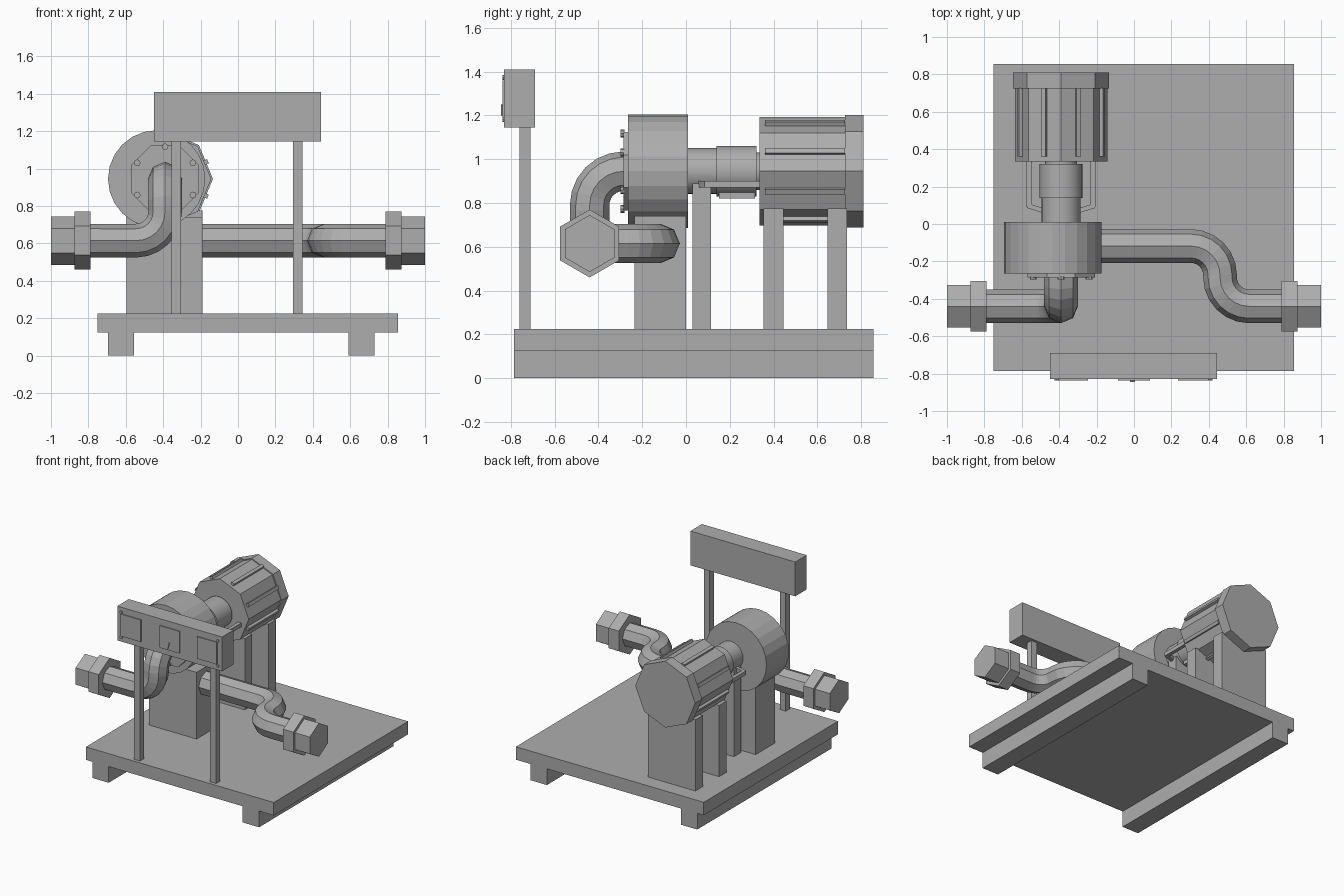
import bpy, bmesh, math
from mathutils import Matrix, Vector

cube = bpy.data.objects.get("Cube")
if cube:
    bpy.data.objects.remove(cube, do_unlink=True)

grey = bpy.data.materials.new("painted grey")
grey.use_nodes = True
grey.diffuse_color = (0.42, 0.42, 0.42, 1)
grey.node_tree.nodes["Principled BSDF"].inputs["Base Color"].default_value = grey.diffuse_color


def add_object(name, mesh):
    mesh.materials.clear()
    mesh.materials.append(grey)
    obj = bpy.data.objects.new(name, mesh)
    bpy.context.collection.objects.link(obj)
    return obj


def finish(name, bm):
    mesh = bpy.data.meshes.new(name)
    bm.to_mesh(mesh)
    bm.free()
    return add_object(name, mesh)


def box(name, x, y, z, turn=Matrix()):
    """Box from (min, max) ranges, optionally turned about its centre."""
    bm = bmesh.new()
    centre = Vector([sum(r) / 2 for r in (x, y, z)])
    size = [r[1] - r[0] for r in (x, y, z)]
    bmesh.ops.create_cube(bm, size=1, matrix=Matrix.Translation(centre) @ turn @ Matrix.Diagonal((*size, 1)))
    return finish(name, bm)


def prism(name, axis, sides, radius, start, end, centre, spin=0, smooth=False):
    """Prism along x or y; centre gives the other two coordinates."""
    bm = bmesh.new()
    mid = (start + end) / 2
    if axis == "X":
        place, turn = (mid, *centre), Matrix.Rotation(math.pi / 2, 4, "Y")
    else:
        place, turn = (centre[0], mid, centre[1]), Matrix.Rotation(math.pi / 2, 4, "X")
    bmesh.ops.create_cone(bm, cap_ends=True, segments=sides, radius1=radius, radius2=radius,
                          depth=abs(end - start),
                          matrix=Matrix.Translation(place) @ turn @ Matrix.Rotation(spin, 4, "Z"))
    for face in bm.faces:
        face.smooth = smooth and len(face.verts) == 4
    return finish(name, bm)


def pipe(name, corners, radius, bend, sides=8):
    """Tube through the corners, each inner corner rounded by a circular bend."""
    pts = [Vector(c) for c in corners]
    path = [pts[0]]
    for before, corner, after in zip(pts, pts[1:], pts[2:]):
        a, b = (before - corner).normalized(), (after - corner).normalized()
        hub = corner + (a + b) * bend
        steps = 6
        for i in range(steps + 1):
            t = math.pi / 2 * i / steps
            path.append(hub - b * bend * math.cos(t) - a * bend * math.sin(t))
    path.append(pts[-1])
    curve = bpy.data.curves.new(name, "CURVE")
    curve.dimensions = "3D"
    curve.bevel_depth = radius
    curve.bevel_resolution = (sides - 4) // 2
    curve.use_fill_caps = True
    spline = curve.splines.new("POLY")
    spline.points.add(len(path) - 1)
    for point, co in zip(spline.points, path):
        point.co = (*co, 1)
    spline.use_smooth = False
    helper = bpy.data.objects.new(name + "_path", curve)
    bpy.context.collection.objects.link(helper)
    bpy.context.view_layer.update()
    mesh = bpy.data.meshes.new_from_object(helper.evaluated_get(bpy.context.evaluated_depsgraph_get()))
    bpy.data.objects.remove(helper, do_unlink=True)
    return add_object(name, mesh)


SHAFT_X, SHAFT_Z = -0.39, 0.945
PIPE_Y, PIPE_Z = -0.44, 0.615
axis_point = (SHAFT_X, SHAFT_Z)

# Skid base
box("base_plate", (-0.75, 0.855), (-0.785, 0.855), (0.125, 0.225))
box("right_skid", (-0.695, -0.555), (-0.785, 0.855), (0, 0.125))
box("left_skid", (0.59, 0.73), (-0.785, 0.855), (0, 0.125))

# Supports
box("pump_support", (-0.595, -0.19), (-0.235, 0), (0.225, 0.74))
box("coupling_support", (-0.49, -0.29), (0.03, 0.115), (0.225, 0.89))
for label, y in (("front", 0.4), ("rear", 0.69)):
    box(label + "_motor_support", (-0.595, -0.19), (y - 0.045, y + 0.045), (0.225, 0.775))

# Pump casing with bolted cover
prism("pump_casing", "Y", 24, 0.26, -0.265, 0.01, (-0.435, SHAFT_Z))
prism("pump_cover", "Y", 8, 0.195, -0.285, -0.265, axis_point, math.pi / 8)
for i in range(6):
    a = math.pi / 6 + i * math.pi / 3
    prism("cover_bolt", "Y", 8, 0.018, -0.298, -0.28,
          (SHAFT_X + 0.172 * math.cos(a), SHAFT_Z + 0.172 * math.sin(a)))

# Shaft coupling and its bracket arms
prism("shaft_housing", "Y", 24, 0.105, 0, 0.15, axis_point, smooth=True)
prism("drive_shaft", "Y", 16, 0.085, 0.13, 0.34, axis_point, smooth=True)
prism("coupling", "Y", 24, 0.115, 0.14, 0.322, axis_point, smooth=True)
box("coupling_foot", (SHAFT_X - 0.06, SHAFT_X + 0.06), (0.15, 0.315), (0.82, 0.86))
for side in (-1, 1):
    arm_x = SHAFT_X + side * 0.17
    box("bracket_arm", (arm_x - 0.014, arm_x + 0.014), (0.09, 0.345), (0.87, 0.9))
    inner_x = SHAFT_X + side * 0.13
    box("bracket_end", (inner_x - 0.05, inner_x + 0.05), (0.07, 0.095), (0.87, 0.9),
        Matrix.Rotation(side * 0.3, 4, "Z"))

# Motor with ribs on each flat
prism("motor_body", "Y", 8, 0.247, 0.335, 0.74, axis_point)
prism("motor_end_cap", "Y", 8, 0.256, 0.725, 0.81, axis_point)
for i in range(8):
    a = math.pi / 8 + i * math.pi / 4
    x, z = SHAFT_X + 0.234 * math.cos(a), SHAFT_Z + 0.234 * math.sin(a)
    box("motor_rib", (x - 0.014, x + 0.014), (0.36, 0.727), (z - 0.012, z + 0.012),
        Matrix.Rotation(-a, 4, "Y"))

# Pipework
pipe("inlet_pipe", [(-0.8, PIPE_Y, PIPE_Z), (SHAFT_X, PIPE_Y, PIPE_Z),
                    (SHAFT_X, PIPE_Y, SHAFT_Z), (SHAFT_X, -0.26, SHAFT_Z)], 0.09, 0.155)
pipe("outlet_pipe", [(-0.25, -0.118, PIPE_Z), (0.46, -0.118, PIPE_Z),
                     (0.46, PIPE_Y, PIPE_Z), (0.8, PIPE_Y, PIPE_Z)], 0.09, 0.155)
for label, side in (("inlet", -1), ("outlet", 1)):
    prism(label + "_collar", "X", 6, 0.155, side * 0.788, side * 0.875, (PIPE_Y, PIPE_Z), math.pi / 2)
    prism(label + "_nut", "X", 6, 0.13, side * 0.87, side * 1.0, (PIPE_Y, PIPE_Z), math.pi / 2)

# Control panel on two posts
box("control_panel", (-0.45, 0.445), (-0.83, -0.69), (1.145, 1.41))
for x in (-0.33, 0.32):
    box("panel_post", (x - 0.025, x + 0.025), (-0.76, -0.71), (0.225, 1.15))
for x in (-0.33, 0, 0.32):
    box("gauge_plate", (x - 0.085, x + 0.085), (-0.838, -0.829), (1.19, 1.36))
box("gauge_needle", (-0.013, -0.003), (-0.845, -0.836), (1.2, 1.25), Matrix.Rotation(0.3, 4, "Y"))
for x in (-0.415, 0.41):
    for z in (1.18, 1.373):
        prism("panel_screw", "Y", 8, 0.011, -0.838, -0.825, (x, z))
